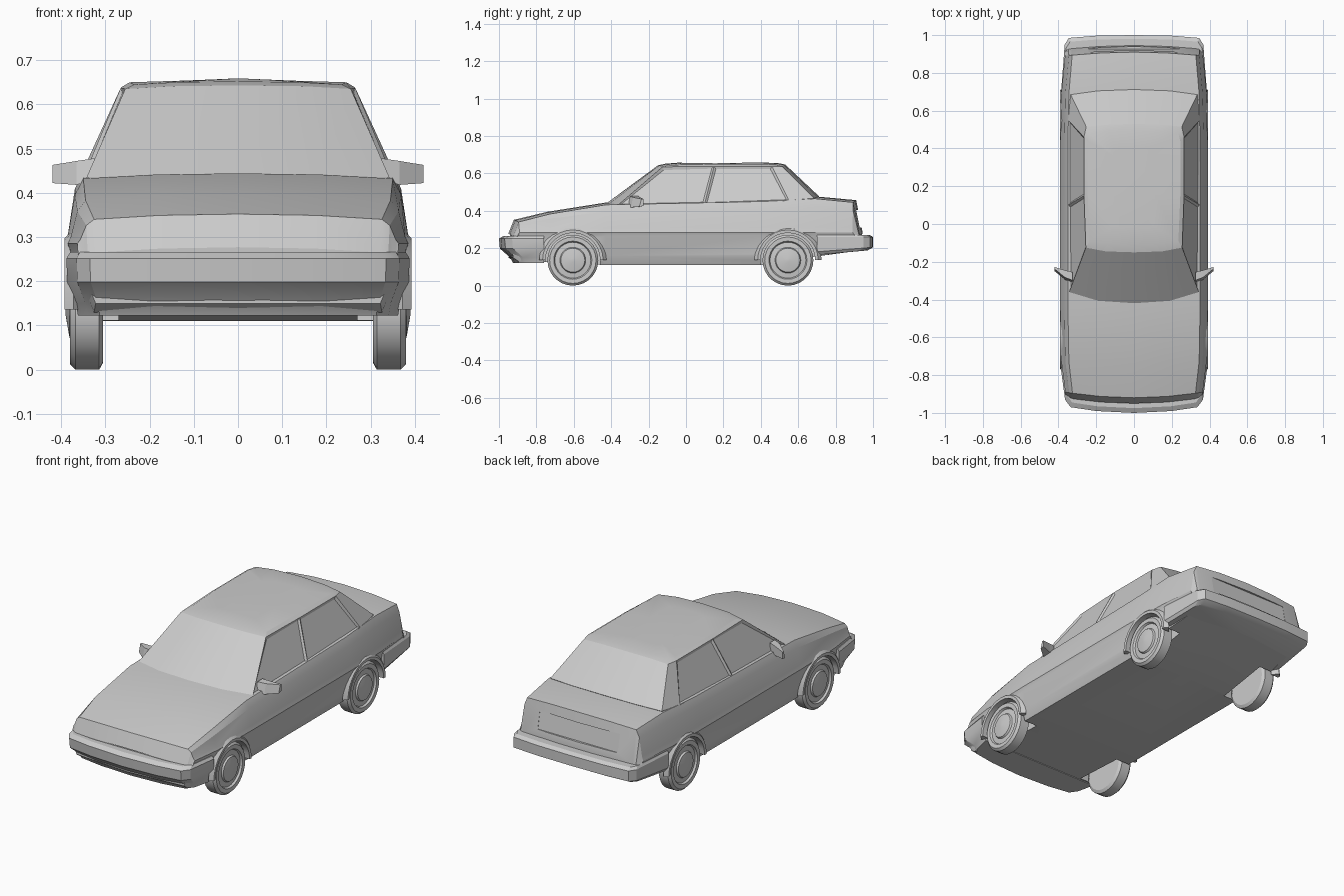
import bpy, bmesh, math
from mathutils import Vector

if "Cube" in bpy.data.objects:
    bpy.data.objects.remove(bpy.data.objects["Cube"])

paint = bpy.data.materials.new("plain_grey")
paint.use_nodes = True
paint.diffuse_color = (0.6, 0.6, 0.6, 1)
paint.node_tree.nodes["Principled BSDF"].inputs["Base Color"].default_value = (0.6, 0.6, 0.6, 1)


def loft(name, rings, edit=None):
    """Skin a list of equal closed loops and cap both ends."""
    bm = bmesh.new()
    loops = [[bm.verts.new(p) for p in ring] for ring in rings]
    n = len(loops[0])
    for a, b in zip(loops, loops[1:]):
        for i in range(n):
            j = (i + 1) % n
            bm.faces.new((a[i], a[j], b[j], b[i]))
    bm.faces.new(loops[0])
    bm.faces.new(loops[-1])
    bmesh.ops.recalc_face_normals(bm, faces=bm.faces)
    if edit:
        edit(bm)
    mesh = bpy.data.meshes.new(name)
    bm.to_mesh(mesh)
    bm.free()
    mesh.materials.append(paint)
    obj = bpy.data.objects.new(name, mesh)
    bpy.context.collection.objects.link(obj)
    return obj


def mirrored(half):
    return half + [(-x, y, z) for x, y, z in reversed(half) if x > 1e-6]


def smooth(obj, angle=28):
    bpy.ops.object.select_all(action='DESELECT')
    obj.select_set(True)
    bpy.context.view_layer.objects.active = obj
    bpy.ops.object.shade_smooth_by_angle(angle=math.radians(angle))


def disc(radius, x, y, z, sides=28):
    return [(x, y + radius * math.cos(2 * math.pi * i / sides),
             z + radius * math.sin(2 * math.pi * i / sides)) for i in range(sides)]


# Lower body: cross-sections along the length
def body_section(y, bottom, top, width, bow):
    crease = min(0.285, top - 0.03)
    rise = top - crease
    half = [(0, bottom), (0.35, bottom), (0.372, bottom + 0.05),
            (0.384, crease - 0.018), (0.391, crease), (0.384, crease + rise * 0.15),
            (0.369, crease + rise * 0.75), (0.35, top),
            (0.19, top + 0.009), (0, top + 0.012)]
    return mirrored([(x * width, y + bow * (x / 0.39) ** 2, z) for x, z in half])


stations = [(-0.95, 0.15, 0.265, 0.92, 0.03), (-0.92, 0.13, 0.34, 0.93, 0.03),
            (-0.74, 0.125, 0.383, 0.985, 0.015), (-0.43, 0.11, 0.432, 1, 0),
            (0.42, 0.11, 0.45, 1, 0), (0.69, 0.155, 0.465, 0.985, 0),
            (0.91, 0.185, 0.445, 0.935, -0.02), (0.945, 0.19, 0.27, 0.94, -0.02)]
body = loft("body", [body_section(*s) for s in stations])

# Wheel wells and rear panel recess
AXLES = {"front": -0.605, "rear": 0.545}
HUB = 0.136
cutters = [loft("well_cutter", [disc(0.147, side * 0.27, y, HUB), disc(0.147, side * 0.45, y, HUB)])
           for y in AXLES.values() for side in (1, -1)]
cutters.append(loft("panel_cutter", [[(x, y + lean, z) for x, y in
                    ((-0.24, 0.914), (0.24, 0.914), (0.24, 0.98), (-0.24, 0.98))]
                    for z, lean in ((0.31, 0.013), (0.405, -0.005))]))
for cutter in cutters:
    cutter.hide_render = True
    mod = body.modifiers.new("cut", 'BOOLEAN')
    mod.operation = 'DIFFERENCE'
    mod.solver = 'EXACT'
    mod.object = cutter
    bpy.context.view_layer.objects.active = body
    bpy.ops.object.modifier_apply(modifier=mod.name)
    bpy.data.objects.remove(cutter)
smooth(body, 20)


# Cabin: belt line, roof edge and roof crown, with recessed side windows
def recess_windows(bm):
    panes = []
    for f in bm.faces:
        c = f.calc_center_median()
        if abs(f.normal.x) > 0.6 and 0.48 < c.z < 0.6 and -0.25 < c.y < 0.45:
            panes.append(f)
    bmesh.ops.inset_individual(bm, faces=panes, thickness=0.016, depth=-0.008)


belt = [(0, -0.425, 0.44), (0.19, -0.41, 0.439), (0.343, -0.36, 0.434), (0.349, 0.10, 0.438),
        (0.349, 0.55, 0.455), (0.335, 0.685, 0.468), (0.19, 0.705, 0.474), (0, 0.712, 0.477)]
roof_edge = [(0, -0.15, 0.643), (0.15, -0.145, 0.641), (0.255, -0.125, 0.635), (0.265, 0.15, 0.638),
             (0.265, 0.46, 0.638), (0.253, 0.515, 0.636), (0.15, 0.525, 0.645), (0, 0.53, 0.648)]
crown = [(0, -0.11, 0.652), (0.14, -0.105, 0.65), (0.235, -0.09, 0.645), (0.245, 0.15, 0.65),
         (0.245, 0.44, 0.649), (0.235, 0.48, 0.647), (0.14, 0.49, 0.653), (0, 0.49, 0.655)]
ridge = [(x * 0.45, 0.18 + (y - 0.18) * 0.7, 0.659 - x * 0.02) for x, y, z in crown]
sunk = [(x * 0.97, y * 0.97, z - 0.04) for x, y, z in belt]
cabin = loft("cabin", [mirrored(r) for r in (sunk, belt, roof_edge, crown, ridge)], recess_windows)
smooth(cabin, 20)


# Bumpers wrapping round both ends
def bumper(name, plan, levels):
    tip = plan[0][1]
    rings = []
    for z, inset, slope in levels:
        rings.append(mirrored([(x * (1 - inset * 0.9),
                                y - math.copysign(inset, tip) * (1 if i < len(plan) - 1 else 0),
                                z - slope * abs(tip - y)) for i, (x, y) in enumerate(plan)]))
    smooth(loft(name, rings), 25)


bumper("front_bumper",
       [(0, -1), (0.2, -0.99), (0.335, -0.97), (0.365, -0.93), (0.388, -0.76)],
       [(0.122, 0.075, 0), (0.15, 0.06, 0), (0.198, 0.005, 0), (0.252, 0, 0), (0.266, 0.025, 0)])
bumper("rear_bumper",
       [(0, 1), (0.2, 0.997), (0.345, 0.985), (0.367, 0.95), (0.386, 0.70)],
       [(0.188, 0.03, 0.08), (0.205, 0, 0.08), (0.26, 0, 0), (0.272, 0.02, 0)])

# Wheels with dished rims and hub caps, plus arch lips
wheel_profile = [(0.12, 0.305), (0.136, 0.314), (0.136, 0.368), (0.124, 0.38), (0.102, 0.379),
                 (0.096, 0.369), (0.069, 0.372), (0.064, 0.381), (0.012, 0.39)]
lip_profile = [(0.146, 0.345), (0.146, 0.391), (0.162, 0.392), (0.18, 0.372)]
for end, y in AXLES.items():
    for side, label in ((1, "left"), (-1, "right")):
        wheel = loft(f"{end}_{label}_wheel",
                     [disc(r, side * x, y, HUB) for r, x in wheel_profile])
        smooth(wheel, 25)
        rings = []
        for step in range(15):
            a = math.radians(step * 180 / 14)
            rings.append([(side * x, y + r * math.cos(a), HUB + r * math.sin(a))
                          for r, x in lip_profile])
        smooth(loft(f"{end}_{label}_arch_lip", rings))

# Door mirrors
for side, label in ((1, "left"), (-1, "right")):
    loft(f"{label}_mirror", [
        [(side * x, y, z) for y, z in ((y0, z0), (y1, z0 + 0.004), (y1, z1), (y0 + 0.012, z1))]
        for x, y0, y1, z0, z1 in ((0.325, -0.31, -0.255, 0.432, 0.478),
                                  (0.365, -0.295, -0.245, 0.418, 0.472),
                                  (0.42, -0.25, -0.228, 0.422, 0.463))])
